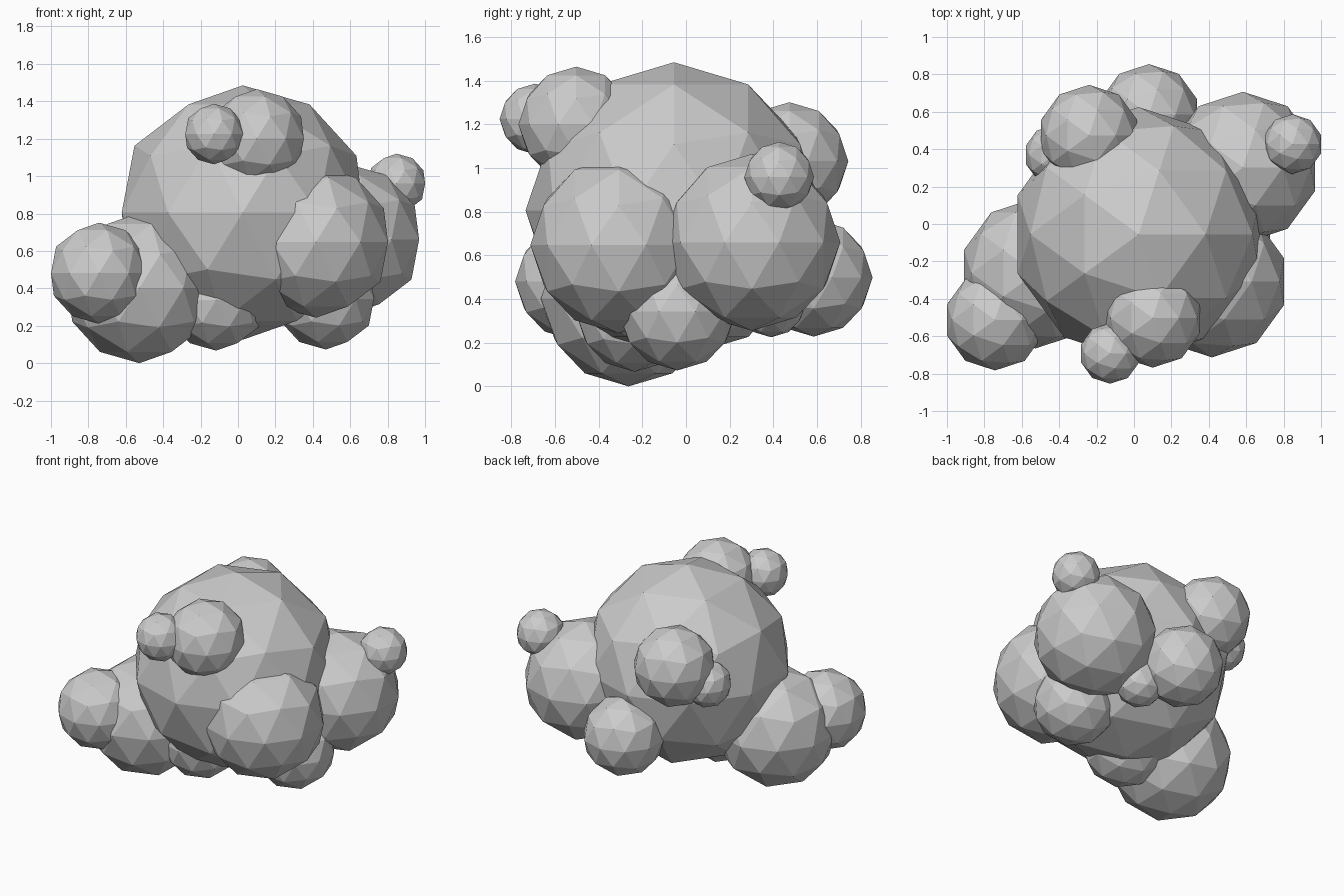
import bpy

# Low-poly cluster of overlapping faceted balls: name, centre, radius
BALLS = [
    # large core
    ("core", (0.025, -0.055, 0.805), 0.68),
    # three big lobes
    ("lobe_left", (-0.527, -0.263, 0.402), 0.402),
    ("lobe_front_right", (0.417, -0.308, 0.648), 0.405),
    ("lobe_back_right", (0.583, 0.302, 0.66), 0.405),
    # medium puffs
    ("puff_left", (-0.743, -0.513, 0.481), 0.27),
    ("puff_top_front", (0.10, -0.503, 1.20), 0.265),
    ("puff_back_top", (-0.24, 0.474, 1.032), 0.27),
    ("puff_back", (0.08, 0.585, 0.498), 0.27),
    ("puff_under_right", (0.47, -0.04, 0.343), 0.27),
    ("puff_under_front", (-0.117, -0.235, 0.337), 0.27),
    # small puffs
    ("bud_right", (0.848, 0.427, 0.96), 0.16),
    ("bud_front", (-0.128, -0.692, 1.225), 0.162),
    ("bud_back_left", (-0.426, 0.37, 0.92), 0.16),
    ("bud_back_under", (0.28, 0.39, 0.385), 0.16),
]

for name, centre, radius in BALLS:
    bpy.ops.mesh.primitive_ico_sphere_add(subdivisions=2, radius=radius, location=centre)
    ball = bpy.context.object
    ball.name = name
    ball.data.name = name
